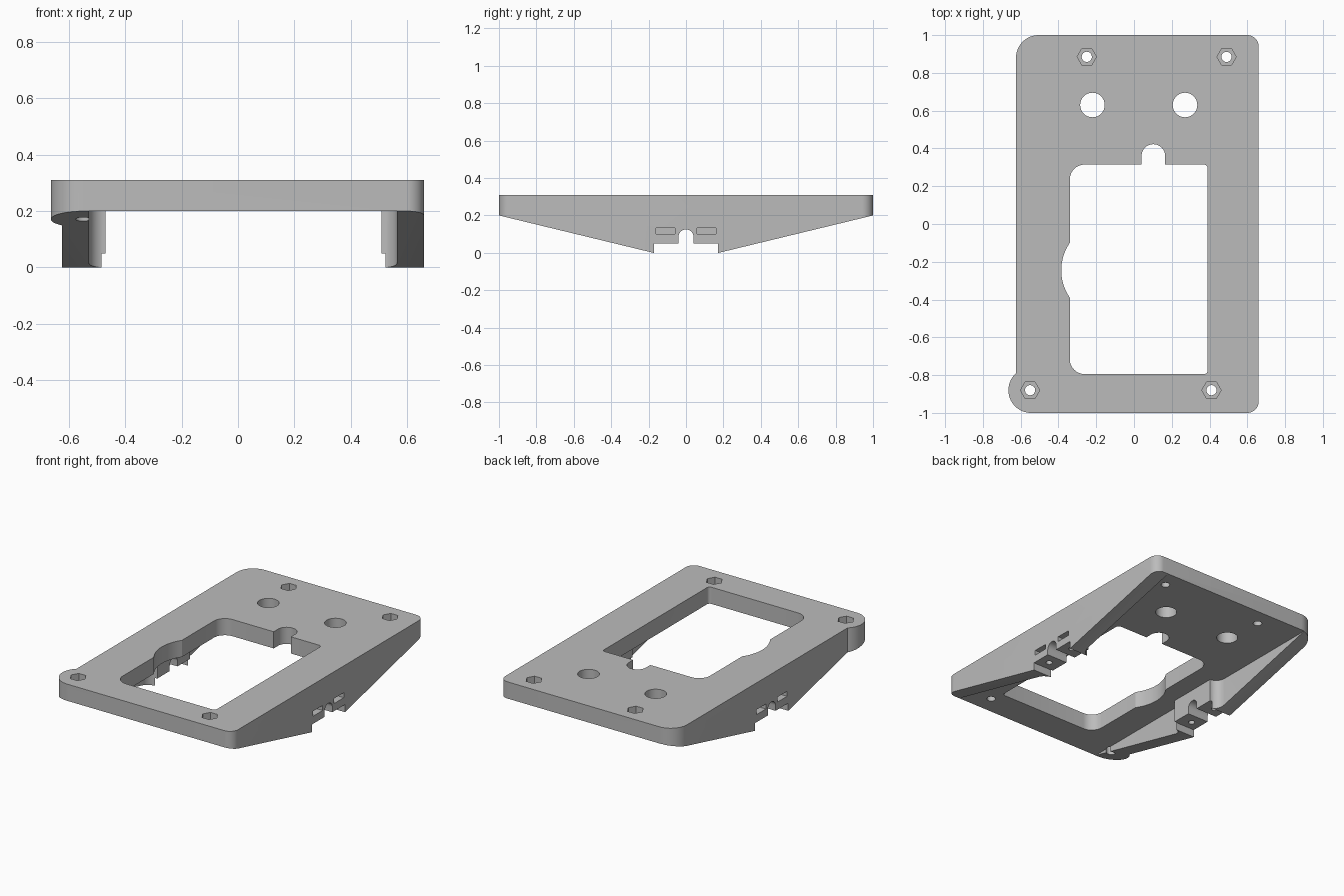
import bpy, bmesh, math
from mathutils import Vector

cube = bpy.data.objects.get("Cube")
if cube:
    bpy.data.objects.remove(cube)

TOP, UNDER = 0.31, 0.20

grey = bpy.data.materials.new("light_grey")
grey.use_nodes = True
colour = (0.5, 0.5, 0.5, 1)
grey.diffuse_color = colour
grey.node_tree.nodes["Principled BSDF"].inputs["Base Color"].default_value = colour


def arc(cx, cy, r, start, end, steps=12, ry=None):
    """Points along a circular or elliptic arc, angles in degrees."""
    out = []
    for i in range(steps + 1):
        a = math.radians(start + (end - start) * i / steps)
        out.append((cx + r * math.cos(a), cy + (ry or r) * math.sin(a)))
    return out


def ring(cx, cy, r, sides=32):
    return arc(cx, cy, r, 0, 360 - 360 / sides, sides - 1)


def prism(name, points, low, high, along="z"):
    """Extrude a 2D outline along z, or a (y, z) outline along x."""
    if along == "z":
        verts = [Vector((u, v, low)) for u, v in points]
        step = Vector((0, 0, high - low))
    else:
        verts = [Vector((low, u, v)) for u, v in points]
        step = Vector((high - low, 0, 0))
    bm = bmesh.new()
    face = bm.faces.new([bm.verts.new(v) for v in verts])
    grown = bmesh.ops.extrude_face_region(bm, geom=[face])["geom"]
    bmesh.ops.translate(bm, vec=step, verts=[g for g in grown if isinstance(g, bmesh.types.BMVert)])
    bmesh.ops.recalc_face_normals(bm, faces=bm.faces)
    mesh = bpy.data.meshes.new(name)
    bm.to_mesh(mesh)
    bm.free()
    obj = bpy.data.objects.new(name, mesh)
    bpy.context.collection.objects.link(obj)
    mesh.materials.append(grey)
    return obj


def combine(target, tool, operation="DIFFERENCE"):
    mod = target.modifiers.new(tool.name, "BOOLEAN")
    mod.operation, mod.solver, mod.object = operation, "EXACT", tool
    bpy.context.view_layer.objects.active = target
    bpy.ops.object.modifier_apply(modifier=mod.name)
    bpy.data.objects.remove(tool)


# Plan outline with the round ear at the front right corner
outline = (arc(0.60, -0.94, 0.06, -90, 0) + arc(0.60, 0.94, 0.06, 0, 90)
           + arc(-0.505, 0.88, 0.12, 90, 180) + arc(-0.545, -0.88, 0.12, 132, 270, 24))
frame = prism("bracket_frame", outline, -0.1, TOP)

# Side profile: flat top, sloping underside, bearing notch and arch
side = ([(-1.1, TOP + 0.1), (-1.1, UNDER + 0.024), (-0.175, 0), (-0.172, 0), (-0.172, 0.05), (-0.04, 0.05)]
        + arc(0, 0.085, 0.04, 180, 0, 16)
        + [(0.04, 0.05), (0.172, 0.05), (0.172, 0), (0.175, 0), (1.1, UNDER + 0.024), (1.1, TOP + 0.1)])
combine(frame, prism("side_profile", side, -1, 1, "x"), "INTERSECT")

# Channel between the side walls, narrowing with fillets at the bosses
left = arc(0.51, -0.235, 0.055, 0, 90, 12, 0.065)
left += [(x, -y) for x, y in reversed(left)]
right = arc(-0.47, 0.235, 0.06, 180, 270, 12, 0.065)
right = right + [(x, -y) for x, y in reversed(right)]
channel = [(0.565, -1.2)] + left + [(0.565, 1.2), (-0.53, 1.2)] + right + [(-0.53, -1.2)]
combine(frame, prism("channel", channel, -0.2, UNDER))

# Window with a side bulge and a rounded notch at the back
bulge = math.degrees(math.asin(0.145 / 0.256))
window = (arc(0.37, -0.775, 0.02, -90, 0, 6) + arc(0.37, 0.295, 0.02, 0, 90, 6)
          + [(0.165, 0.315)] + arc(0.1025, 0.36, 0.0625, 0, 180, 20) + [(0.04, 0.315)]
          + arc(-0.26, 0.235, 0.08, 90, 180)
          + arc(-0.129, -0.245, 0.256, 180 - bulge, 180 + bulge, 16)
          + arc(-0.26, -0.715, 0.08, 180, 270))
combine(frame, prism("window", window, -0.2, 0.5))

# Two large round holes
for x in (-0.22, 0.27):
    combine(frame, prism("round_hole", ring(x, 0.63, 0.065), -0.2, 0.5))

# Corner screw holes with hexagonal nut pockets
for x, y in ((-0.25, 0.885), (0.49, 0.885), (-0.55, -0.88), (0.41, -0.88)):
    combine(frame, prism("screw_hole", ring(x, y, 0.027, 24), -0.2, 0.5))
    combine(frame, prism("nut_pocket", ring(x, y, 0.051, 6), TOP - 0.05, 0.5))

# Bearing cap screw holes and nut slots in both bosses
for x, outer, inner in ((-0.555, -0.8, -0.51), (0.59, 0.8, 0.545)):
    for y in (-0.11, 0.11):
        combine(frame, prism("cap_screw_hole", ring(x, y, 0.02, 20), -0.1, 0.16))
        slot = [(y - 0.05, 0.10), (y + 0.05, 0.10), (y + 0.05, 0.133), (y - 0.05, 0.133)]
        combine(frame, prism("nut_slot", slot, min(outer, inner), max(outer, inner), "x"))

bpy.ops.object.select_all(action="DESELECT")
frame.select_set(True)
bpy.context.view_layer.objects.active = frame
bpy.ops.object.shade_smooth_by_angle(angle=math.radians(30))
